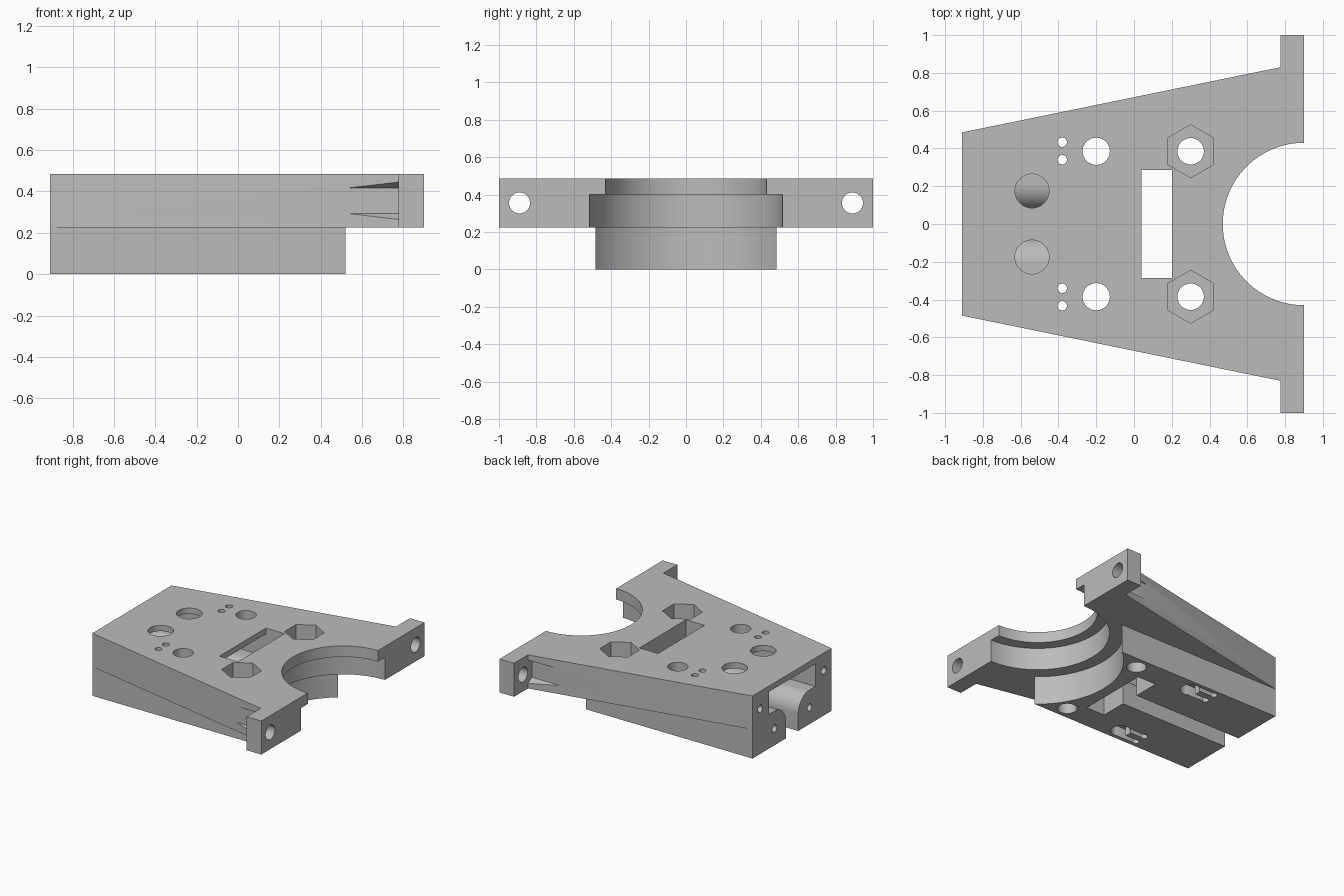
import bpy, bmesh, math
from mathutils import Matrix

cube = bpy.data.objects.get("Cube")
if cube:
    bpy.data.objects.remove(cube, do_unlink=True)

grey = bpy.data.materials.new("plain_grey")
grey.use_nodes = True
grey.diffuse_color = (0.5, 0.5, 0.5, 1)
grey.node_tree.nodes["Principled BSDF"].inputs["Base Color"].default_value = (0.5, 0.5, 0.5, 1)

TOP, STEP, BACK, FRONT = 0.485, 0.225, -0.91, 0.9
OVER = 0.1  # cutter overshoot


def prism(name, outline, low, high, axis="Z"):
    """Extrude an outline: (x, y) along Z, or (y, z) along X."""
    bm = bmesh.new()
    ring = [bm.verts.new((a, b, low)) for a, b in outline]
    face = bm.faces.new(ring)
    up = bmesh.ops.extrude_face_region(bm, geom=[face])["geom"]
    tops = [v for v in up if isinstance(v, bmesh.types.BMVert)]
    bmesh.ops.translate(bm, verts=tops, vec=(0, 0, high - low))
    if axis == "X":
        turn = Matrix(((0, 0, 1), (1, 0, 0), (0, 1, 0)))
        bmesh.ops.transform(bm, matrix=turn.to_4x4(), verts=bm.verts)
    bmesh.ops.recalc_face_normals(bm, faces=bm.faces)
    mesh = bpy.data.meshes.new(name)
    bm.to_mesh(mesh)
    bm.free()
    obj = bpy.data.objects.new(name, mesh)
    bpy.context.collection.objects.link(obj)
    mesh.materials.append(grey)
    return obj


def rect(a0, a1, b0, b1):
    return [(a0, b0), (a1, b0), (a1, b1), (a0, b1)]


def arc(a, b, r, start, end, steps):
    angles = [math.radians(start + (end - start) * i / steps) for i in range(steps + 1)]
    return [(a + r * math.cos(t), b + r * math.sin(t)) for t in angles]


def circle(a, b, r, sides=40, turn=0):
    return arc(a, b, r, turn, turn + 360, sides)[:-1]


def combine(body, other, operation):
    mod = body.modifiers.new(operation, "BOOLEAN")
    mod.operation, mod.solver, mod.object = operation, "EXACT", other
    bpy.context.view_layer.objects.active = body
    bpy.ops.object.modifier_apply(modifier=mod.name)
    bpy.data.objects.remove(other, do_unlink=True)


# Tapered mounting plate with two end ears
half = [(BACK, 0.485), (0.775, 0.83), (0.775, 1), (FRONT, 1)]
plate = prism("mounting_plate", half + [(x, -y) for x, y in reversed(half)], STEP, TOP)

# Lower block with a scooped front
block = prism("lower_block", rect(BACK, 0.52, -0.485, 0.485), 0, STEP + 0.04)
combine(block, prism("scoop_cutter", circle(FRONT, 0, 0.616, 128), -OVER, STEP), "DIFFERENCE")
combine(plate, block, "UNION")


def cut(outline, low, high, axis="Z"):
    combine(plate, prism("cutter", outline, low, high, axis), "DIFFERENCE")


# Stepped round cradle at the front
cut(circle(FRONT, 0, 0.43, 128), STEP - 0.02, TOP + OVER)
cut(circle(FRONT, 0, 0.515, 128), STEP - 0.02, 0.4)

# Rectangular window and the rear channel with rounded legs
cut(rect(0.04, 0.2, -0.285, 0.285), -OVER, TOP + OVER)
right = [(0.285, 0.44), (0.285, 0.265)] + arc(0.21, 0.13, 0.135, 90, 180, 16) + [(0.075, -OVER)]
cut(right + [(-y, z) for y, z in reversed(right)], BACK - OVER, 0.05, "X")

for side in (1, -1):
    # Round openings above the channel
    cut(circle(-0.54, side * 0.175, 0.09), 0.4, TOP + OVER)
    # Through holes, with slim wire holes and grooves below
    cut(circle(-0.2, side * 0.385, 0.072), -OVER, TOP + OVER)
    for y in (0.34, 0.433):
        cut(circle(-0.38, side * y, 0.025, 24), -OVER, TOP + OVER)
        b0, b1 = sorted((side * (y - 0.02), side * (y + 0.02)))
        cut(rect(-0.38, -0.2, b0, b1), -OVER, 0.08)
    # Bolt holes with hexagonal nut pockets
    cut(circle(0.3, side * 0.385, 0.07), -OVER, TOP + OVER)
    cut(circle(0.3, side * 0.385, 0.14, 6, 30), 0.3, TOP + OVER)
    # Ear holes with hexagonal clearance behind
    cut(circle(side * 0.89, 0.355, 0.056), 0.7, FRONT + OVER, "X")
    cut(circle(side * 0.89, 0.355, 0.125, 6, 30), 0.5, 0.775, "X")
    # Screw holes in the rear face
    for y, z in ((0.39, 0.35), (0.215, 0.13)):
        cut(circle(side * y, z, 0.028, 24), BACK - OVER, -0.6, "X")

bpy.ops.object.select_all(action="DESELECT")
plate.select_set(True)
bpy.context.view_layer.objects.active = plate
bpy.ops.object.shade_smooth_by_angle(angle=math.radians(30))
